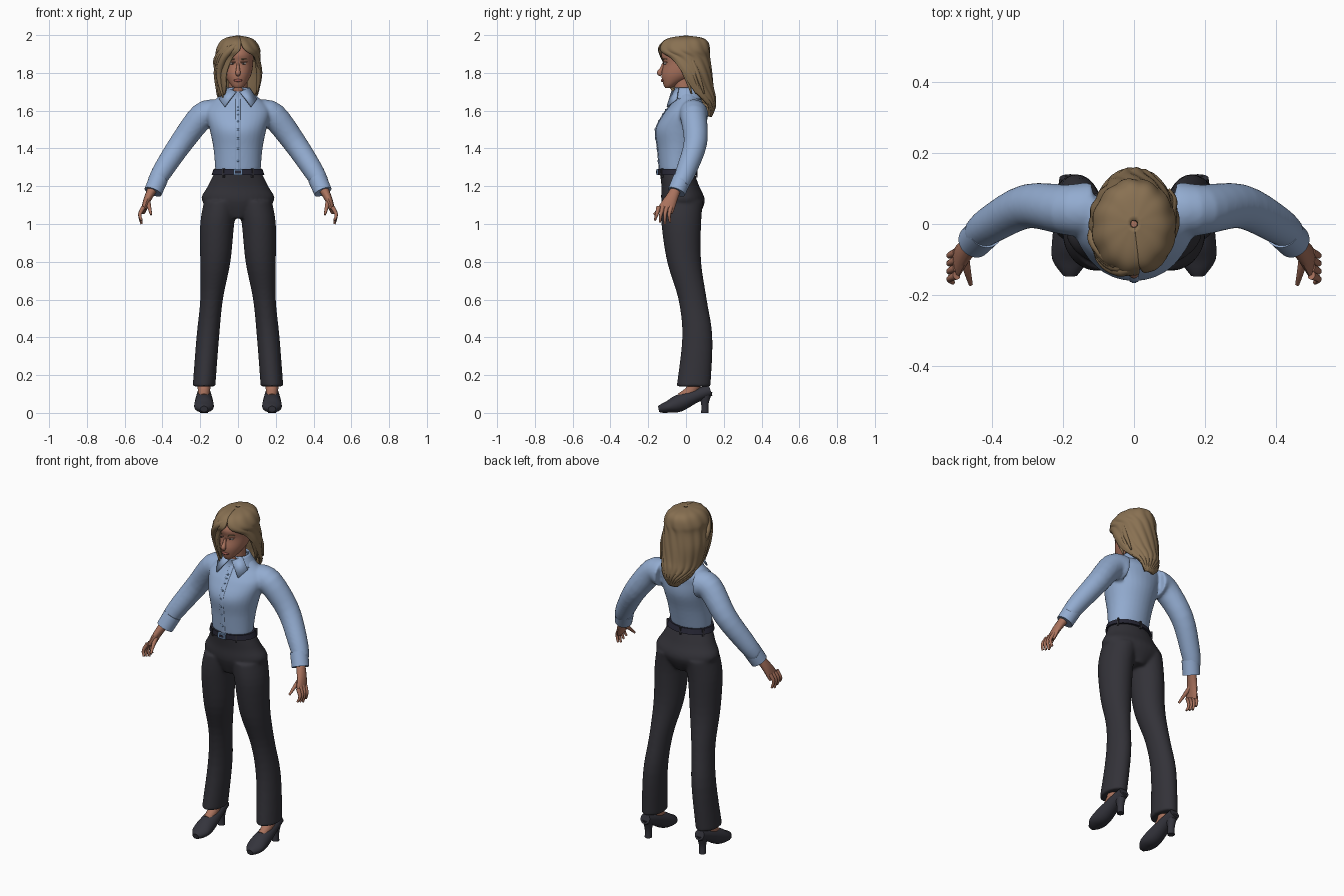
import bpy, bmesh, math
from mathutils import Vector, Matrix

if "Cube" in bpy.data.objects:
    bpy.data.objects.remove(bpy.data.objects["Cube"])

RIGHT, BACK, UP = Vector((1, 0, 0)), Vector((0, 1, 0)), Vector((0, 0, 1))


def material(name, *rgb):
    mat = bpy.data.materials.new(name)
    mat.use_nodes = True
    mat.diffuse_color = (*rgb, 1)
    shader = next(node for node in mat.node_tree.nodes if node.type == 'BSDF_PRINCIPLED')
    shader.inputs["Base Color"].default_value = (*rgb, 1)
    shader.inputs["Roughness"].default_value = .7
    return mat


SKIN = material("skin", .4, .17, .11)
LIPS = material("lips", .33, .1, .08)
HAIR = material("hair", .25, .165, .085)
SHIRT = material("shirt_blue", .29, .41, .63)
TROUSER = material("trouser_charcoal", .033, .032, .04)
SHOE = material("shoe_dark", .034, .034, .045)
BELT = material("belt_navy", .02, .02, .035)
METAL = material("buckle_blue", .16, .27, .45)
WHITE = material("eye_white", .55, .5, .47)
DARK = material("eye_dark", .03, .02, .02)


def make(name, bm, mat):
    mesh = bpy.data.meshes.new(name)
    bm.to_mesh(mesh)
    bm.free()
    mesh.materials.append(mat)
    mesh.shade_smooth()
    mesh.set_sharp_from_angle(angle=math.radians(50))
    ob = bpy.data.objects.new(name, mesh)
    bpy.context.scene.collection.objects.link(ob)
    return ob


def mirror(ob):
    ob.modifiers.new("mirror", 'MIRROR').use_mirror_merge = False


def thicken(ob, thickness):
    mod = ob.modifiers.new("thickness", 'SOLIDIFY')
    mod.thickness, mod.offset = thickness, 0
    return ob


def blend(ob):
    """Fuse overlapping shells into one soft surface."""
    fuse = ob.modifiers.new("fuse", 'REMESH')
    fuse.mode, fuse.voxel_size, fuse.use_smooth_shade = 'VOXEL', .008, True
    soften = ob.modifiers.new("soften", 'SMOOTH')
    soften.factor, soften.iterations = .5, 6


def spline(rows, steps=4):
    """Smooth curve through rows of any number of values."""
    out, last = [], len(rows) - 1
    for i in range(last):
        before, start, end, after = (rows[min(max(i + j, 0), last)] for j in (-1, 0, 1, 2))
        for s in range(steps):
            t = s / steps
            out.append([q + t / 2 * (r - p + t * (2*p - 5*q + 4*r - e + t * (3*(q - r) + e - p)))
                        for p, q, r, e in zip(before, start, end, after)])
    return out + [list(rows[-1])]


def oval(centre, u, v, ru, rv, count):
    turns = [math.tau * i / count for i in range(count)]
    return [centre + u * ru * math.cos(a) + v * rv * math.sin(a) for a in turns]


def stack(rows):
    """Level ovals from rows of height, front, back, half width and optional side offset."""
    rows = [tuple(row) + (0,) * (5 - len(row)) for row in rows]
    return [oval(Vector((x, (front + back) / 2, z)), RIGHT, BACK, half, (back - front) / 2, 32)
            for z, front, back, half, x in spline(rows)]


def tube(points, radii, wide=1, ref=BACK, count=12):
    """Ovals along a path. Two radii make a taper; wide stretches the second axis."""
    last = len(points) - 1
    if len(radii) == 2:
        radii = [radii[0] + (radii[1] - radii[0]) * i / last for i in range(last + 1)]
    wide = wide if isinstance(wide, tuple) else (wide,) * (last + 1)
    rows = spline([(*p, r, w) for p, r, w in zip(points, radii, wide)])
    path = [Vector(row[:3]) for row in rows]
    rings = []
    for i, (*_, radius, stretch) in enumerate(rows):
        along = (path[min(i + 1, len(path) - 1)] - path[max(i - 1, 0)]).normalized()
        u = along.cross(ref).normalized()
        rings.append(oval(path[i], u, u.cross(along), radius, radius * stretch, count))
    return rings


def flip(rings):
    return [[Vector((-p.x, p.y, p.z)) for p in ring] for ring in rings]


def bridge(bm, rings, wrap):
    loops = [[bm.verts.new(p) for p in ring] for ring in rings]
    count = len(loops[0])
    for low, high in zip(loops, loops[1:]):
        for j in range(count if wrap else count - 1):
            k = (j + 1) % count
            bm.faces.new((low[j], low[k], high[k], high[j]))
    if wrap:
        bm.faces.new(loops[0])
        bm.faces.new(loops[-1])


def solid(name, mat, *shells):
    bm = bmesh.new()
    for rings in shells:
        bridge(bm, rings, True)
    bmesh.ops.recalc_face_normals(bm, faces=bm.faces[:])
    return make(name, bm, mat)


def drape(name, mat, rows, folds, depth, thickness):
    """Open curtain from rows of height, front, back, half width, first and last angle."""
    rings, count = [], 96
    for z, front, back, half, first, last in spline(rows):
        ring = []
        for j in range(count + 1):
            a = math.radians(first + (last - first) * j / count)
            swell = 1 + depth * math.sin(math.tau * folds * j / count + 6 * z)
            ring.append(Vector((half * swell * math.cos(a),
                                (front + back) / 2 + (back - front) / 2 * swell * math.sin(a), z)))
        rings.append(ring)
    bm = bmesh.new()
    bridge(bm, rings, False)
    thicken(make(name, bm, mat), thickness)


def ball(name, mat, centre, size):
    bm = bmesh.new()
    bmesh.ops.create_uvsphere(bm, u_segments=16, v_segments=10, radius=1,
                              matrix=Matrix.Translation(centre) @ Matrix.Diagonal((*size, 1)))
    make(name, bm, mat)


def box(name, mat, centre, size, turn=0):
    bm = bmesh.new()
    place = Matrix.Translation(centre) @ Matrix.Rotation(turn, 4, 'Z')
    bmesh.ops.create_cube(bm, size=1, matrix=place @ Matrix.Diagonal((*size, 1)))
    make(name, bm, mat)


# Trousers: two flared legs fused with the hips
leg = stack([(.14, -.05, .13, .06, .18), (.4, -.02, .14, .06, .16), (.6, -.04, .11, .06, .14),
             (.8, -.1, .08, .08, .12), (1, -.13, .08, .09, .11), (1.12, -.13, .09, .09, .09)])
hips = stack([(1.03, -.1, .06, .06), (1.12, -.13, .1, .19), (1.2, -.13, .07, .16), (1.28, -.14, .04, .12)])
blend(solid("trousers", TROUSER, leg, flip(leg), hips))

# Shirt: torso fused with sleeves, plus cuffs
torso = [(1.28, -.14, .04, .12), (1.4, -.15, .07, .13), (1.5, -.16, .1, .15), (1.58, -.12, .1, .17),
         (1.62, -.09, .1, .16), (1.66, -.06, .08, .12), (1.71, -.06, .05, .06)]
sleeve = tube([(.12, .04, 1.58), (.19, .04, 1.57), (.3, .05, 1.43), (.4, 0, 1.28), (.44, -.03, 1.21)],
              (.08, .045), count=24)
blend(solid("shirt", SHIRT, stack(torso), sleeve, flip(sleeve)))
mirror(solid("cuffs", SHIRT, tube([(.42, -.02, 1.24), (.45, -.05, 1.17)], (.05, .048), count=24)))

# Button band and buttons follow the chest
chest = [(0, front, z) for z, front, *_ in torso[:6]]
solid("button_band", SHIRT, tube(chest, [.013] * len(chest), .3))
for x, y, z in spline(chest, 2)[1:-2]:
    ball("button", METAL, (x, y - .004, z), (.006, .003, .006))

# Collar: folded band with two pointed flaps
drape("collar_band", SHIRT, [(1.66, -.08, .09, .1, -30, 210), (1.72, -.06, .06, .06, -70, 250)], 0, 0, .008)
bm = bmesh.new()
bm.faces.new([bm.verts.new(p) for p in ((.01, -.075, 1.7), (.07, -.1, 1.62), (.1, -.05, 1.66), (.06, -.04, 1.72))])
mirror(thicken(make("collar_flaps", bm, SHIRT), .008))

# Belt, loops and buckle
solid("belt", BELT, stack([(1.26, -.15, .06, .14), (1.29, -.15, .05, .13)]))
for degrees in (-55, -125, 30, 150, 90):
    a = math.radians(degrees)
    box("belt_loop", TROUSER, (.135 * math.cos(a), .1 * math.sin(a) - .045, 1.27), (.01, .012, .045), a + math.pi / 2)
box("buckle", METAL, (0, -.15, 1.275), (.05, .014, .03))
box("buckle_centre", BELT, (0, -.155, 1.275), (.03, .007, .014))

# Hands: palm, thumb and four fingers
hand = [tube([(.45, -.05, 1.19), (.48, -.08, 1.13), (.5, -.11, 1.07)], (.026, .02, .014), (1, 1.7, 3)),
        tube([(.48, -.08, 1.13), (.47, -.13, 1.09), (.46, -.17, 1.05)], (.015, .006))]
for i in range(4):
    y, tip = -.145 + .022 * i, 1 + .01 * abs(i - 2)
    hand.append(tube([(.5, y, 1.09), (.52, y - .01, 1.05), (.51, y - .02 + .005 * i, tip)], (.012, .006)))
mirror(solid("hands", SKIN, *hand))

# Feet and heeled shoes
mirror(solid("feet", SKIN, tube([(.18, .06, .2), (.18, .03, .12), (.18, -.03, .08)], (.04, .025), ref=UP)))
side_line = [(.13, .12), (.05, .09), (-.04, .05), (-.1, .03), (-.145, .02)]
upper = tube([(.18, y, z) for y, z in side_line], (.03, .04, .05, .05, .02), (1, .9, .9, .6, .8), UP, 24)
heel = stack([(0, .08, .12, .02, .18), (.05, .08, .12, .02, .18), (.11, .06, .14, .03, .18)])
mirror(solid("shoes", SHOE, upper, heel))

# Neck and head
solid("neck", SKIN, stack([(1.66, -.05, .06, .05), (1.72, -.06, .04, .05), (1.8, -.07, .05, .05)]))
solid("head", SKIN, stack([(1.72, -.11, -.08, .02), (1.74, -.12, -.04, .04), (1.79, -.13, .06, .07),
                           (1.85, -.12, .08, .08), (1.9, -.13, .09, .08), (1.95, -.1, .08, .06), (1.97, -.07, .05, .04)]))

# Face
solid("nose", SKIN, tube([(0, -.12, 1.85), (0, -.13, 1.82), (0, -.14, 1.8), (0, -.13, 1.79)], (.006, .01, .014, .01)))
solid("lips", LIPS, tube([(-.023, -.12, 1.76), (0, -.125, 1.76), (.023, -.12, 1.76)], (.003, .008, .003)))
for s, side in ((1, "left"), (-1, "right")):
    ball(side + "_eye", WHITE, (s * .03, -.108, 1.85), (.014, .01, .007))
    ball(side + "_iris", DARK, (s * .03, -.116, 1.85), (.006, .003, .006))
    for part, mat, z in (("_eyelid", SKIN, 1.857), ("_brow", HAIR, 1.873)):
        solid(side + part, mat, tube([(s * .012, -.12, z), (s * .03, -.117, z), (s * .05, -.1, z)], (.004, .003)))

# Hair: one long draped shell, swept over the right cheek
drape("hair", HAIR, [(1.57, .07, .13, .04, 50, 130), (1.62, 0, .15, .08, 40, 165), (1.67, -.07, .15, .1, 20, 220),
                     (1.72, -.1, .14, .11, 5, 235), (1.8, -.12, .13, .12, -10, 240), (1.88, -.13, .12, .11, -35, 255),
                     (1.92, -.14, .12, .11, -70, 275), (1.96, -.12, .11, .09, -80, 280),
                     (1.98, -.08, .08, .06, -80, 280), (1.99, -.01, .01, .01, -80, 280)], 11, .018, .014)

# Locks falling from the parting
for i in range(4):
    d = .022 * i
    solid("swept_lock", HAIR, tube([(.03 - d, d - .1, 1.97), (-.03 - d / 2, d / 2 - .13, 1.93), (-.08 - d / 2, d - .11, 1.87),
                                    (-.1, d - .07, 1.78), (-.08, d - .06, 1.67)], (.006, .018, .018, .015, .004)))
    solid("side_lock", HAIR, tube([(.02, d - .1, 1.97), (.07, d - .09, 1.93), (.1, d - .04, 1.87),
                                   (.11, d, 1.78), (.1, d + .03, 1.69)], (.006, .014, .014, .012, .004)))
